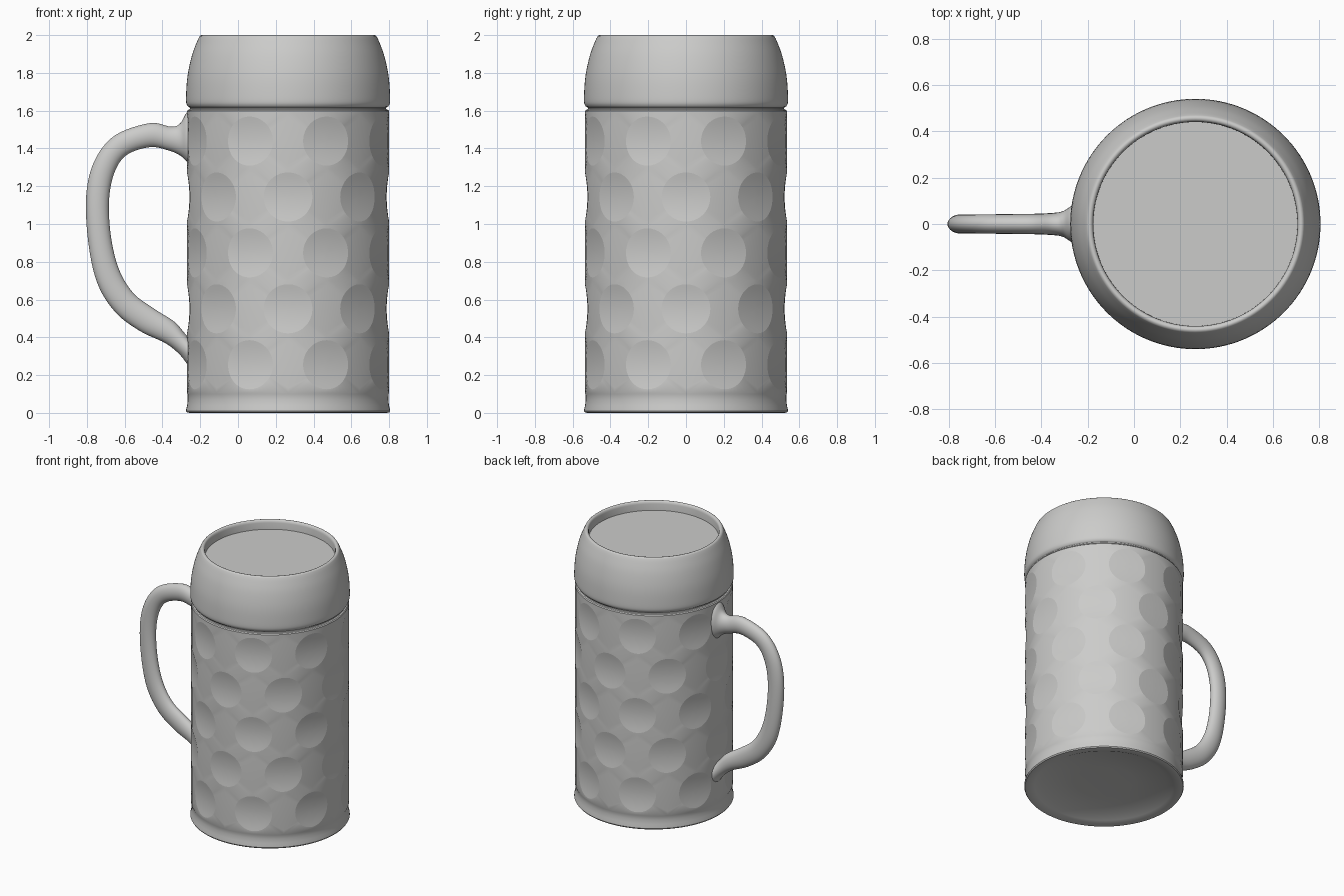
import bpy, bmesh, math
from mathutils import Vector

if "Cube" in bpy.data.objects:
    bpy.data.objects.remove(bpy.data.objects["Cube"])

CX, R, SEG = 0.265, 0.535, 128      # body axis, wall radius, segments round
ROW0, PITCH, DR, DEPTH = 0.255, 0.296, 0.13, 0.013   # dimple rows

mat = bpy.data.materials.new("light grey")
mat.diffuse_color = (0.6, 0.6, 0.59, 1)
mat.use_nodes = True
mat.node_tree.nodes["Principled BSDF"].inputs["Base Color"].default_value = mat.diffuse_color


def finish(bm, name, angle=35):
    """Weld, orient, smooth with sharp edges kept, and add to the scene."""
    bmesh.ops.remove_doubles(bm, verts=bm.verts, dist=0.0004)
    bmesh.ops.recalc_face_normals(bm, faces=bm.faces)
    for f in bm.faces:
        f.smooth = True
    for e in bm.edges:
        if e.is_manifold and e.calc_face_angle(0) > math.radians(angle):
            e.smooth = False
    me = bpy.data.meshes.new(name)
    bm.to_mesh(me)
    bm.free()
    me.materials.append(mat)
    ob = bpy.data.objects.new(name, me)
    bpy.context.collection.objects.link(ob)
    return ob


def polar(r, a, z):
    return (CX + r * math.cos(a), r * math.sin(a), z)


def bridge(bm, a, b):
    n = len(a)
    for i in range(n):
        j = (i + 1) % n
        bm.faces.new((a[i], a[j], b[j], b[i]))


def lathe(bm, profile):
    prev = None
    for r, z in profile:
        ring = [bm.verts.new(polar(r, math.tau * i / SEG, z)) for i in range(SEG)]
        if prev:
            bridge(bm, prev, ring)
        prev = ring


def smooth_path(rows, steps):
    """Catmull-Rom through rows of numbers."""
    rows = [Vector(r) for r in rows]
    out = []
    for i in range(len(rows) - 1):
        p0, p1 = rows[max(i - 1, 0)], rows[i]
        p2, p3 = rows[i + 1], rows[min(i + 2, len(rows) - 1)]
        for s in range(steps):
            t = s / steps
            out.append(0.5 * (2 * p1 + (p2 - p0) * t + (2 * p0 - 5 * p1 + 4 * p2 - p3) * t * t
                              + (3 * p1 - p0 - 3 * p2 + p3) * t ** 3))
    return out + [rows[-1]]


def dimple_tile(bm, ang, zc):
    """Rectangular piece of wall with one round shallow dimple."""
    hw, hh, nx, nz = R * math.pi / 8, PITCH / 2, 16, 12
    rect = [(-hw + 2 * hw * i / nx, -hh) for i in range(nx)]
    rect += [(hw, -hh + 2 * hh * i / nz) for i in range(nz)]
    rect += [(-x, -z) for x, z in rect]

    def vert(u, v, d=0):
        return bm.verts.new(polar(R - d, ang + u / R, zc + v))

    prev = [vert(u, v) for u, v in rect]
    dirs = [Vector(p).normalized() for p in rect]
    for k in (1, 0.8, 0.6, 0.4, 0.2):
        ring = [vert(d.x * DR * k, d.y * DR * k, DEPTH * (1 - k * k)) for d in dirs]
        bridge(bm, prev, ring)
        if k == 1:                      # crease round the dimple
            for i in range(len(ring)):
                bm.edges.get((ring[i - 1], ring[i])).smooth = False
        prev = ring
    mid = vert(0, 0, DEPTH)
    for i in range(len(prev)):
        bm.faces.new((prev[i - 1], prev[i], mid))


# Mug body: base, dimpled wall, groove, rounded collar, lip
bm = bmesh.new()
z0, z1 = ROW0 - PITCH / 2, ROW0 + 4.5 * PITCH
lathe(bm, [(0, .045), (.2, .042), (.42, .035), (.47, .012), (.52, 0), (.535, .002), (.54, .01),
           (.539, .02), (.534, .04), (.531, .07), (.532, .1), (R, z0)])
for row in range(5):
    for k in range(8):
        dimple_tile(bm, math.pi / 4 * (k + (0.5 if row % 2 == 0 else 0)), ROW0 + PITCH * row)
collar = smooth_path([(.53, 1.622), (.539, 1.64), (.54, 1.68), (.535, 1.76), (.524, 1.83),
                      (.505, 1.905), (.48, 1.97), (.468, 1.994)], 4)
lathe(bm, [(R, z1), (R, 1.597), (.53, 1.604), (.521, 1.607), (.519, 1.612), (.522, 1.618)]
      + [tuple(p) for p in collar]
      + [(.462, 1.999), (.456, 2), (.449, 1.998), (.444, 1.992), (.441, 1.98), (.44, 1.9), (0, 1.9)])
finish(bm, "mug_body")

# Drink surface just below the lip
bm = bmesh.new()
lathe(bm, [(0, 1.932), (.4405, 1.932)])
finish(bm, "drink_surface")

# Handle: outer x, z, inner x, z, half width
stations = [
    (-.25, 1.605, -.25, 1.31, .085), (-.275, 1.585, -.275, 1.335, .075),
    (-.307, 1.532, -.31, 1.365, .055), (-.355, 1.515, -.37, 1.39, .046),
    (-.466, 1.534, -.466, 1.407, .043), (-.65, 1.47, -.59, 1.365, .042),
    (-.757, 1.34, -.655, 1.27, .042), (-.803, 1.16, -.683, 1.12, .042),
    (-.794, .915, -.672, .93, .042), (-.746, .69, -.63, .76, .042),
    (-.65, .534, -.555, .635, .042), (-.52, .434, -.45, .555, .043),
    (-.386, .37, -.34, .485, .047), (-.31, .31, -.285, .425, .056),
    (-.26, .245, -.25, .385, .075)]
bm = bmesh.new()
prev = None
for ox, oz, ix, iz, w in smooth_path(stations, 6):
    mid = Vector((ox + ix, 0, oz + iz)) / 2
    half = Vector((ox - ix, 0, oz - iz)) / 2
    ring = [bm.verts.new(mid + half * math.cos(a) + Vector((0, w * math.sin(a), 0)))
            for a in (math.tau * i / 28 for i in range(28))]
    if prev:
        bridge(bm, prev, ring)
    else:
        bm.faces.new(ring)
    prev = ring
bm.faces.new(prev)
finish(bm, "handle", 60)
